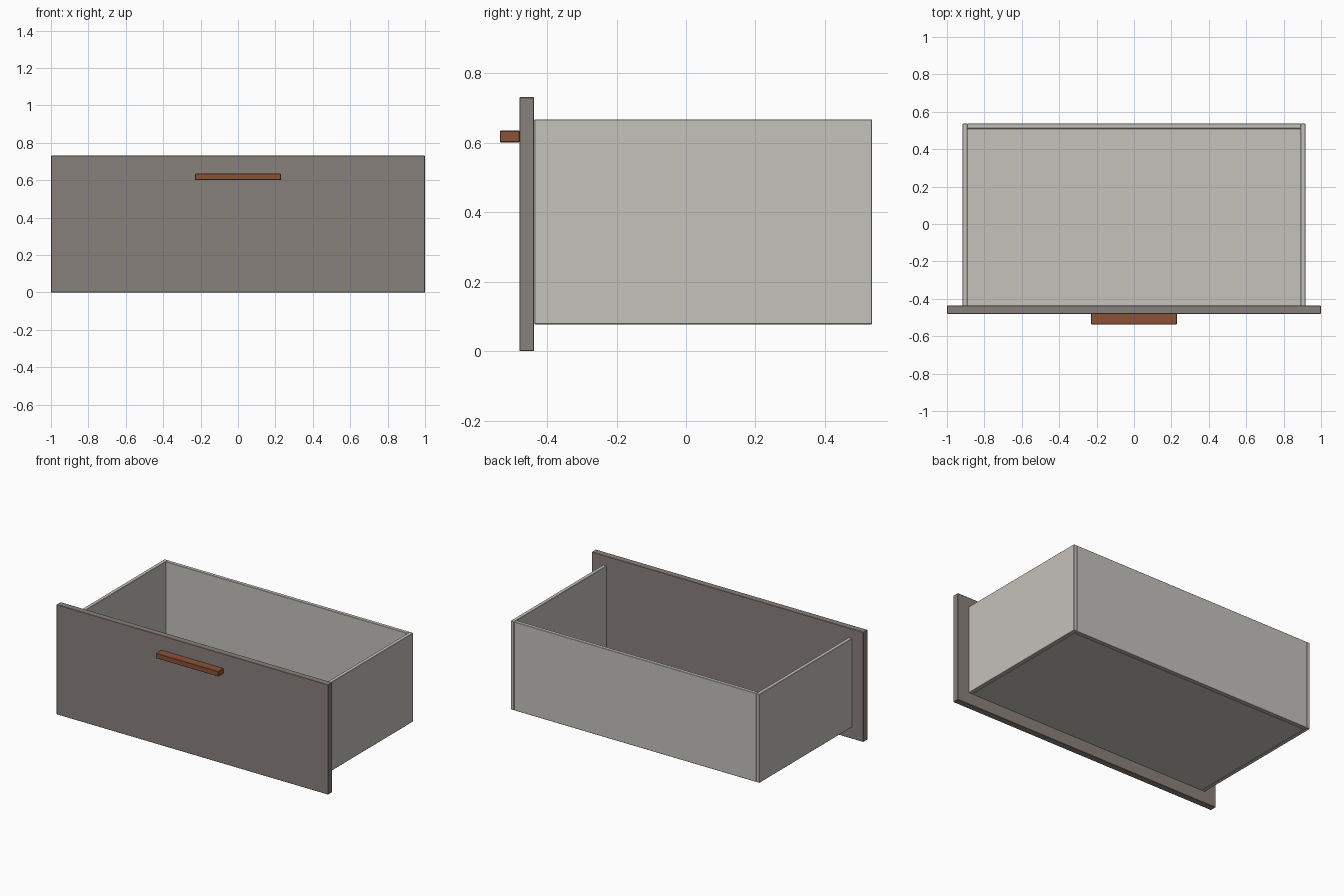
import bpy

default = bpy.data.objects.get("Cube")
if default:
    bpy.data.objects.remove(default, do_unlink=True)


def material(name, rgb):
    m = bpy.data.materials.new(name)
    m.use_nodes = True
    m.diffuse_color = (*rgb, 1)
    m.node_tree.nodes["Principled BSDF"].inputs["Base Color"].default_value = (*rgb, 1)
    return m


light_grey = material("light grey board", (0.56, 0.54, 0.50))
taupe = material("taupe front", (0.25, 0.22, 0.20))
wood = material("red brown wood", (0.26, 0.085, 0.037))


def board(name, low, high, mat, bevel=0.002):
    """Box between two opposite corners with softened edges."""
    bpy.ops.mesh.primitive_cube_add(
        size=1, location=[(a + b) / 2 for a, b in zip(low, high)])
    ob = bpy.context.object
    ob.name = name
    ob.scale = [b - a for a, b in zip(low, high)]
    bpy.ops.object.transform_apply(location=False, rotation=False, scale=True)
    ob.data.materials.append(mat)
    mod = ob.modifiers.new("soft edges", "BEVEL")
    mod.width = bevel
    mod.segments = 1
    return ob


# Overall box dimensions
half_w, inner_w = 0.916, 0.891
front_y, inner_back_y, back_y = -0.435, 0.511, 0.536
base_z, top_z, thick = 0.077, 0.667, 0.025

# Front panel and handle
board("front_panel", (-1, -0.48, 0), (1, -0.437, 0.731), taupe)
board("handle", (-0.23, -0.536, 0.601), (0.23, -0.479, 0.635), wood)

# Side boards
for name, s in (("left_side", 1), ("right_side", -1)):
    x0, x1 = sorted((s * inner_w, s * half_w))
    board(name, (x0, front_y - 0.002, base_z), (x1, back_y, top_z), light_grey)

# Back board and bottom board between the sides
board("back_board", (-inner_w, inner_back_y, base_z), (inner_w, back_y, top_z), light_grey)
board("bottom_board", (-inner_w, front_y - 0.002, base_z),
      (inner_w, inner_back_y, base_z + thick), light_grey)
